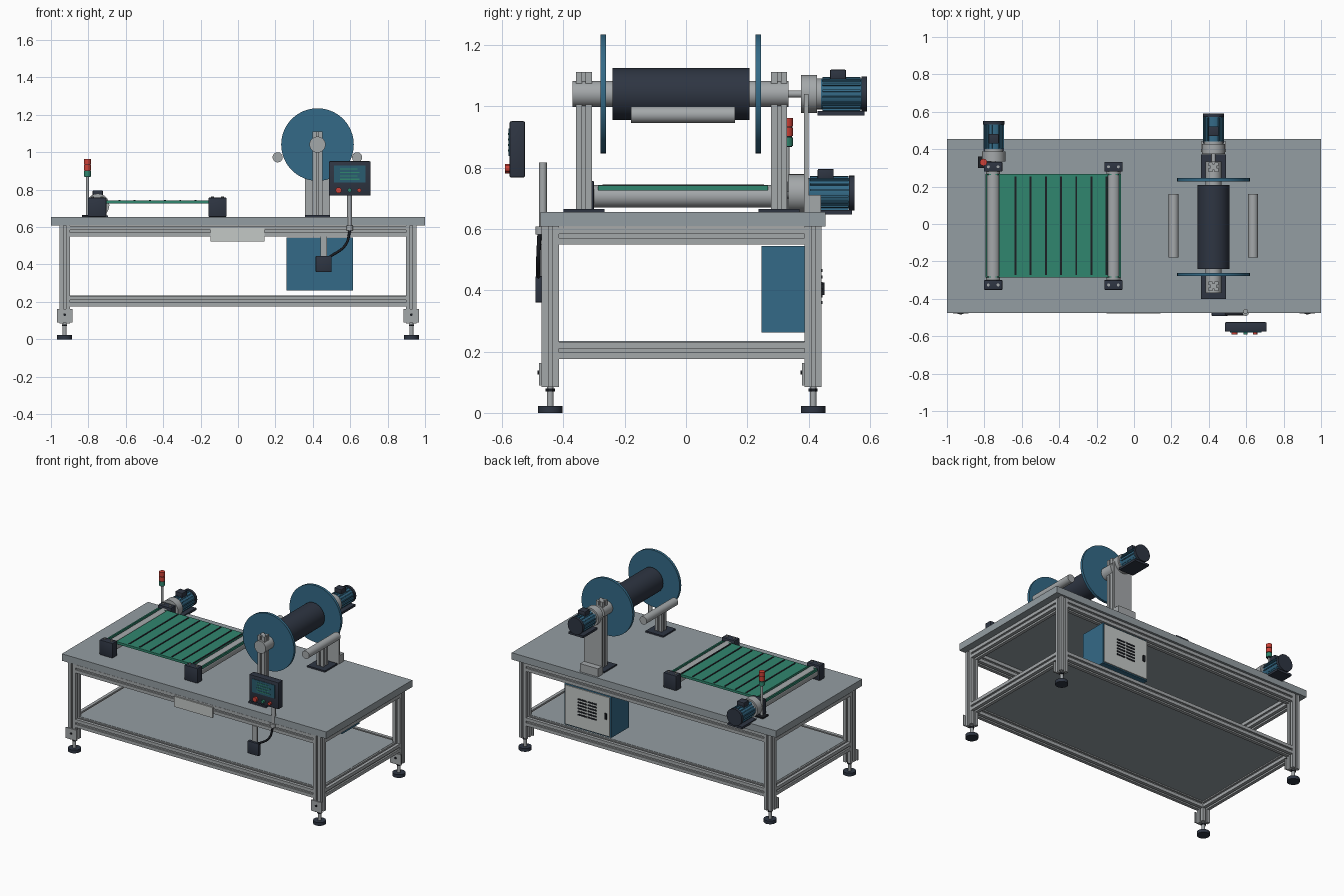
import bpy, bmesh, math
from mathutils import Matrix, Vector

if "Cube" in bpy.data.objects:
    bpy.data.objects.remove(bpy.data.objects["Cube"])


def material(name, r, g, b):
    m = bpy.data.materials.new(name)
    m.diffuse_color = [((c / 255 + 0.055) / 1.055) ** 2.4 for c in (r, g, b)] + [1]
    m.use_nodes = True
    m.node_tree.nodes["Principled BSDF"].inputs["Base Color"].default_value = m.diffuse_color
    return m


TOP = material("table grey", 148, 157, 162)
METAL = material("aluminium", 164, 168, 170)
PANEL = material("light panel", 196, 200, 198)
BLUE = material("steel blue", 52, 106, 135)
NAVY = material("dark navy", 46, 53, 66)
BLACK = material("black", 27, 30, 36)
GREEN = material("belt green", 48, 134, 110)
RED = material("signal red", 205, 65, 55)
SCREEN = material("screen teal", 42, 92, 112)


def finish(name, bm, mat):
    bmesh.ops.recalc_face_normals(bm, faces=bm.faces)
    me = bpy.data.meshes.new(name)
    bm.to_mesh(me)
    bm.free()
    me.materials.append(mat)
    ob = bpy.data.objects.new(name, me)
    bpy.context.collection.objects.link(ob)
    return ob


def box(name, mat, x, y, z, bevel=0):
    """Box from (min, max) ranges."""
    bm = bmesh.new()
    bmesh.ops.create_cube(bm, size=1)
    for v in bm.verts:
        v.co = [(a + b) / 2 + c * (b - a) for (a, b), c in zip((x, y, z), v.co)]
    if bevel:
        bmesh.ops.bevel(bm, geom=bm.edges[:], offset=bevel, segments=2, affect='EDGES', profile=0.5)
    return finish(name, bm, mat)


# Local z turned onto the chosen axis
TURN = {'X': Matrix.Rotation(math.pi / 2, 4, 'Y'),
        'Y': Matrix.Rotation(-math.pi / 2, 4, 'X'), 'Z': Matrix()}


def cyl(name, mat, axis, centre, lo, hi, r, sides=32):
    """Cylinder along axis from lo to hi; centre gives the other coordinates."""
    c = Vector(centre)
    c['XYZ'.index(axis)] = (lo + hi) / 2
    bm = bmesh.new()
    bmesh.ops.create_cone(bm, cap_ends=True, segments=sides, radius1=r, radius2=r,
                          depth=hi - lo, matrix=Matrix.Translation(c) @ TURN[axis])
    return finish(name, bm, mat)


def extrusion(name, axis, centre, lo, hi, w=0.056):
    """Slotted aluminium profile along axis."""
    h, s, d = w / 2, w * 0.11, w * 0.2
    side = [(-h, -h), (-s, -h), (-s, -h + d), (s, -h + d), (s, -h)]
    pts = []
    for x, y in side:
        pts.append((x, y))
    for k in range(1, 4):
        for x, y in side:
            for _ in range(k):
                x, y = -y, x
            pts.append((x, y))
    c = Vector(centre)
    c['XYZ'.index(axis)] = lo
    bm = bmesh.new()
    f = bm.faces.new([bm.verts.new((x, y, 0)) for x, y in pts])
    ext = bmesh.ops.extrude_face_region(bm, geom=[f])['geom']
    bmesh.ops.translate(bm, verts=[v for v in ext if isinstance(v, bmesh.types.BMVert)], vec=(0, 0, hi - lo))
    bmesh.ops.transform(bm, verts=bm.verts, matrix=Matrix.Translation(c) @ TURN[axis])
    return finish(name, bm, mat=METAL)


# Table top and lower shelf
box("table_top", TOP, (-1, 1), (-0.475, 0.455), (0.608, 0.655))
box("lower_shelf", TOP, (-0.91, 0.91), (-0.425, 0.397), (0.218, 0.234))

# Frame: legs, feet, brackets and rails
LX, YF, YB = 0.927, -0.443, 0.415
for x in (-LX, LX):
    for y in (YF, YB):
        extrusion("leg", 'Z', (x, y, 0), 0.085, 0.608)
        cyl("foot_stem", METAL, 'Z', (x, y, 0), 0.02, 0.085, 0.011, 16)
        cyl("foot_nut", BLACK, 'Z', (x, y, 0), 0.07, 0.08, 0.015, 6)
        cyl("foot_pad", NAVY, 'Z', (x, y, 0), 0, 0.022, 0.04)
        box("leg_bracket", METAL, (x - 0.041, x + 0.041), (y - 0.036, y - 0.028), (0.09, 0.163))
        cyl("bracket_bolt", BLACK, 'Y', (x, 0, 0.132), y - 0.042, y - 0.036, 0.007, 12)
    for z in (0.204, 0.577):
        extrusion("side_rail", 'Y', (x, 0, z), YF + 0.028, YB - 0.028)
for y in (YF, YB):
    for z in (0.204, 0.577):
        extrusion("long_rail", 'X', (0, y, z), -LX + 0.028, LX - 0.028)
box("front_plate", PANEL, (-0.148, 0.143), (-0.479, -0.471), (0.523, 0.594))

# Conveyor: belt, slats, rollers and bearing blocks
for a, b in ((-0.722, -0.14), (-0.795, -0.785), (-0.08, -0.07)):
    box("belt", GREEN, (a, b), (-0.287, 0.268), (0.726, 0.742))
for y in (-0.287, 0.262):
    box("belt_edge", GREEN, (-0.795, -0.07), (y, y + 0.006), (0.726, 0.742))
for i in range(7):
    x = -0.634 + 0.0813 * i
    box("belt_slat", BLACK, (x - 0.005, x + 0.005), (-0.273, 0.255), (0.74, 0.745))
for x in (-0.753, -0.11):
    cyl("roller", METAL, 'Y', (x, 0, 0.707), -0.31, 0.29, 0.037)
    for y in (-0.326, 0.306):
        box("bearing_block", NAVY, (x - 0.049, x + 0.049), (y - 0.026, y + 0.026), (0.655, 0.757), 0.004)
        for dx in (-0.026, 0.026):
            cyl("block_bolt", METAL, 'Z', (x + dx, y, 0), 0.755, 0.763, 0.008, 12)


def motor(x, y, z, end):
    """Geared motor along y; gearbox starts at y."""
    cyl("gearbox", METAL, 'Y', (x, 0, z), y, y + 0.052, 0.062)
    cyl("gearbox_flange", METAL, 'Y', (x, 0, z), y + 0.052, y + 0.066, 0.05)
    cyl("motor_body", BLUE, 'Y', (x, 0, z), y + 0.055, end - 0.015, 0.05)
    for k in range(16):
        a = math.tau * (k + 0.5) / 16
        rib = box("motor_rib", BLUE, (0.045, 0.056), (y + 0.07, end - 0.02), (-0.003, 0.003))
        rib.data.transform(Matrix.Translation((x, 0, z)) @ Matrix.Rotation(a, 4, 'Y'))
    cyl("motor_fan_cover", NAVY, 'Y', (x, 0, z), end - 0.018, end, 0.057)
    box("motor_base", NAVY, (x - 0.055, x + 0.055), (y + 0.055, end - 0.008), (z - 0.07, z - 0.055))
    box("terminal_box", NAVY, (x - 0.027, x + 0.027), (y + 0.095, y + 0.147), (z + 0.045, z + 0.079), 0.003)


# Conveyor drive
motor(-0.75, 0.335, 0.717, 0.55)
cyl("conveyor_shaft", METAL, 'Y', (-0.75, 0, 0.712), 0.32, 0.345, 0.013, 16)

# Signal tower
box("signal_base", BLACK, (-0.835, -0.765), (0.30, 0.36), (0.655, 0.664))
cyl("signal_pole", METAL, 'Z', (-0.805, 0.33, 0), 0.66, 0.87, 0.008, 16)
for i, m in enumerate((GREEN, RED, RED)):
    cyl("signal_lamp", m, 'Z', (-0.805, 0.33, 0), 0.871 + i * 0.032, 0.899 + i * 0.032, 0.019, 24)
    cyl("lamp_ring", BLACK, 'Z', (-0.805, 0.33, 0), 0.867 + i * 0.032, 0.871 + i * 0.032, 0.016, 24)

# Reel: drum, shaft, flanges and stands
RX, RZ = 0.425, 1.041
cyl("reel_drum", NAVY, 'Y', (RX, 0, RZ), -0.24, 0.208, 0.085, 48)
cyl("reel_shaft", METAL, 'Y', (RX, 0, RZ), -0.37, 0.335, 0.043)
cyl("drive_shaft", METAL, 'Y', (RX, 0, RZ), 0.33, 0.385, 0.012, 16)
for y in (-0.27, 0.236):
    cyl("reel_flange", BLUE, 'Y', (RX, 0, RZ), y - 0.009, y + 0.009, 0.194, 64)
for y in (-0.333, 0.304):
    extrusion("reel_post", 'Z', (RX, y, 0), 0.66, 1.112, 0.052)
    box("reel_base", NAVY, (RX - 0.067, RX + 0.067), (y - 0.067, y + 0.067), (0.655, 0.665))
motor(RX, 0.375, RZ, 0.59)
box("motor_column", METAL, (0.357, 0.493), (0.385, 0.40), (0.655, 1.04))
box("column_foot", METAL, (0.357, 0.493), (0.40, 0.441), (0.655, 0.711))
for x in (0.212, 0.637):
    cyl("guide_bar", METAL, 'Y', (x, 0, 0.973), -0.18, 0.16, 0.027)

# Control cabinet with vented door
box("cabinet", BLUE, (0.26, 0.615), (0.247, 0.436), (0.262, 0.545))
box("cabinet_door", PANEL, (0.268, 0.607), (0.436, 0.443), (0.27, 0.537))
for i in range(6):
    for x in (0.40, 0.475):
        z = 0.355 + i * 0.021
        box("vent_slit", BLACK, (x - 0.032, x + 0.032), (0.442, 0.446), (z, z + 0.01))
box("door_handle", BLACK, (0.287, 0.302), (0.442, 0.452), (0.385, 0.425))

# Operator panel with screen, buttons and pole
cyl("panel_pole", METAL, 'Z', (0.597, -0.467, 0), 0.605, 0.817, 0.013, 20)
cyl("pole_collar", METAL, 'Z', (0.597, -0.475, 0), 0.583, 0.608, 0.017, 20)
box("panel_housing", NAVY, (0.486, 0.709), (-0.576, -0.525), (0.768, 0.952), 0.006)
box("panel_screen", SCREEN, (0.513, 0.682), (-0.579, -0.574), (0.838, 0.929))
for i in range(4):
    z = 0.853 + i * 0.018
    box("screen_line", GREEN, (0.545, 0.65 - 0.012 * (i % 2)), (-0.581, -0.578), (z, z + 0.006))
for x, r, m in ((0.538, 0.016, RED), (0.597, 0.011, GREEN), (0.648, 0.011, RED)):
    cyl("panel_button", m, 'Y', (x, 0, 0.797), -0.59, -0.574, r, 20)

# Hanging switch box and cable
box("switch_arm", METAL, (0.44, 0.476), (-0.477, -0.462), (0.44, 0.552))
box("switch_box", NAVY, (0.415, 0.50), (-0.492, -0.466), (0.36, 0.446), 0.004)
cu = bpy.data.curves.new("cable", 'CURVE')
cu.dimensions = '3D'
cu.bevel_depth, cu.bevel_resolution = 0.007, 2
sp = cu.splines.new('BEZIER')
path = [(0.6, -0.478, 0.59), (0.575, -0.482, 0.505), (0.49, -0.482, 0.44)]
sp.bezier_points.add(len(path) - 1)
for p, co in zip(sp.bezier_points, path):
    p.co = co
    p.handle_left_type = p.handle_right_type = 'AUTO'
cu.materials.append(BLACK)
bpy.context.collection.objects.link(bpy.data.objects.new("cable", cu))

# Smooth round surfaces, keep edges sharp
for ob in bpy.data.objects:
    if ob.type == 'MESH':
        ob.select_set(True)
        bpy.context.view_layer.objects.active = ob
bpy.ops.object.shade_smooth_by_angle()
